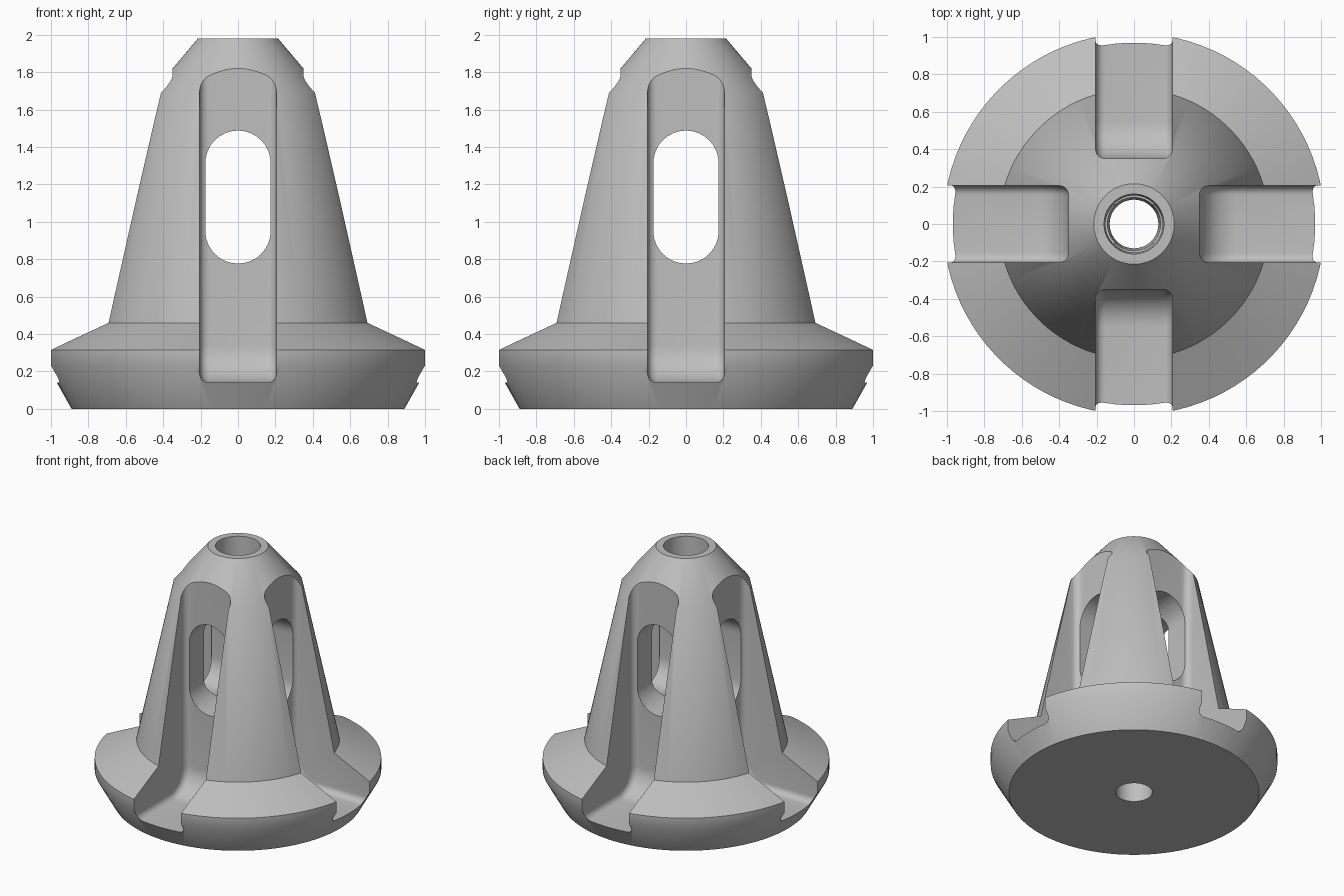
import bpy
import bmesh
from math import sin, cos, pi
from mathutils import Matrix, Vector

old = bpy.data.objects.get("Cube")
if old:
    bpy.data.objects.remove(old, do_unlink=True)

grey = bpy.data.materials.new("plain grey")
grey.use_nodes = True
grey.diffuse_color = (0.52, 0.52, 0.52, 1)
grey.node_tree.nodes["Principled BSDF"].inputs["Base Color"].default_value = (0.52, 0.52, 0.52, 1)


def make_object(name, bm):
    bmesh.ops.recalc_face_normals(bm, faces=bm.faces[:])
    mesh = bpy.data.meshes.new(name)
    bm.to_mesh(mesh)
    bm.free()
    obj = bpy.data.objects.new(name, mesh)
    bpy.context.collection.objects.link(obj)
    return obj


def loft(bm, rings, closed=False):
    """Skin matching point rings; cap the ends unless the rings form a loop."""
    loops = [[bm.verts.new(p) for p in ring] for ring in rings]
    n = len(loops[0])
    pairs = list(zip(loops, loops[1:])) + ([(loops[-1], loops[0])] if closed else [])
    for a, b in pairs:
        for i in range(n):
            j = (i + 1) % n
            bm.faces.new((a[i], a[j], b[j], b[i]))
    if not closed:
        bm.faces.new(loops[0])
        bm.faces.new(loops[-1])


# Revolved body: flange, cone, shoulder and tapered bore
SEGMENTS = 96
profile = [(0.13, 0), (0.89, 0), (1.02, 0.23), (1.02, 0.316), (0.722, 0.46),
           (0.46, 1.69), (0.215, 1.98), (0.16, 1.98)]
bm = bmesh.new()
angles = [2 * pi * (k + 0.5) / SEGMENTS for k in range(SEGMENTS)]
loft(bm, [[(r * cos(a), r * sin(a), z) for r, z in profile] for a in angles], closed=True)
body = make_object("slotted_cone_body", bm)

# Four open slots with a curved foot and filleted corners
HALF, FILLET, BEND = 0.205, 0.05, 0.2


def slot_section(x, inset):
    r = BEND - inset
    pts = [(x, 0.35 + inset, 2.3)]
    for k in range(13):
        a = pi / 2 * k / 12
        pts.append((x, 0.55 - r * cos(a), 0.34 - r * sin(a)))
    return pts + [(x, 1.4, 0.14 + inset), (x, 1.4, 2.3)]


half = []
for k in range(7):
    a = pi / 2 * k / 6
    half.append((HALF - FILLET + FILLET * sin(a), FILLET * (1 - cos(a))))
stations = [(-x, d) for x, d in reversed(half)] + half
bm = bmesh.new()
for turn in range(4):
    spin = Matrix.Rotation(turn * pi / 2, 3, 'Z')
    loft(bm, [[spin @ Vector(p) for p in slot_section(x, d)] for x, d in stations])
cutters = [make_object("slot_cutter", bm)]

# Two crossing round-ended windows
RADIUS, LOW, HIGH = 0.175, 0.952, 1.313
outline = []
for k in range(17):
    a = pi * k / 16
    outline.append((RADIUS * cos(a), HIGH + RADIUS * sin(a)))
outline += [(-x, LOW + HIGH - z) for x, z in outline]
for turn in range(2):
    spin = Matrix.Rotation(turn * pi / 2, 3, 'Z')
    bm = bmesh.new()
    loft(bm, [[spin @ Vector((x, y, z)) for x, z in outline] for y in (-0.8, 0.8)])
    cutters.append(make_object("window_cutter", bm))

for cutter in cutters:
    cutter.hide_render = True
    mod = body.modifiers.new("cut", 'BOOLEAN')
    mod.operation = 'DIFFERENCE'
    mod.solver = 'EXACT'
    mod.object = cutter

# Bake the cuts, then drop the cutters
bpy.context.view_layer.update()
graph = bpy.context.evaluated_depsgraph_get()
cut_mesh = bpy.data.meshes.new_from_object(body.evaluated_get(graph))
body.modifiers.clear()
body.data = cut_mesh
for cutter in cutters:
    bpy.data.objects.remove(cutter, do_unlink=True)
body.data.materials.clear()
body.data.materials.append(grey)

# Smooth curves, crisp edges
bpy.ops.object.select_all(action='DESELECT')
body.select_set(True)
bpy.context.view_layer.objects.active = body
bpy.ops.object.shade_smooth_by_angle(angle=pi / 6)
